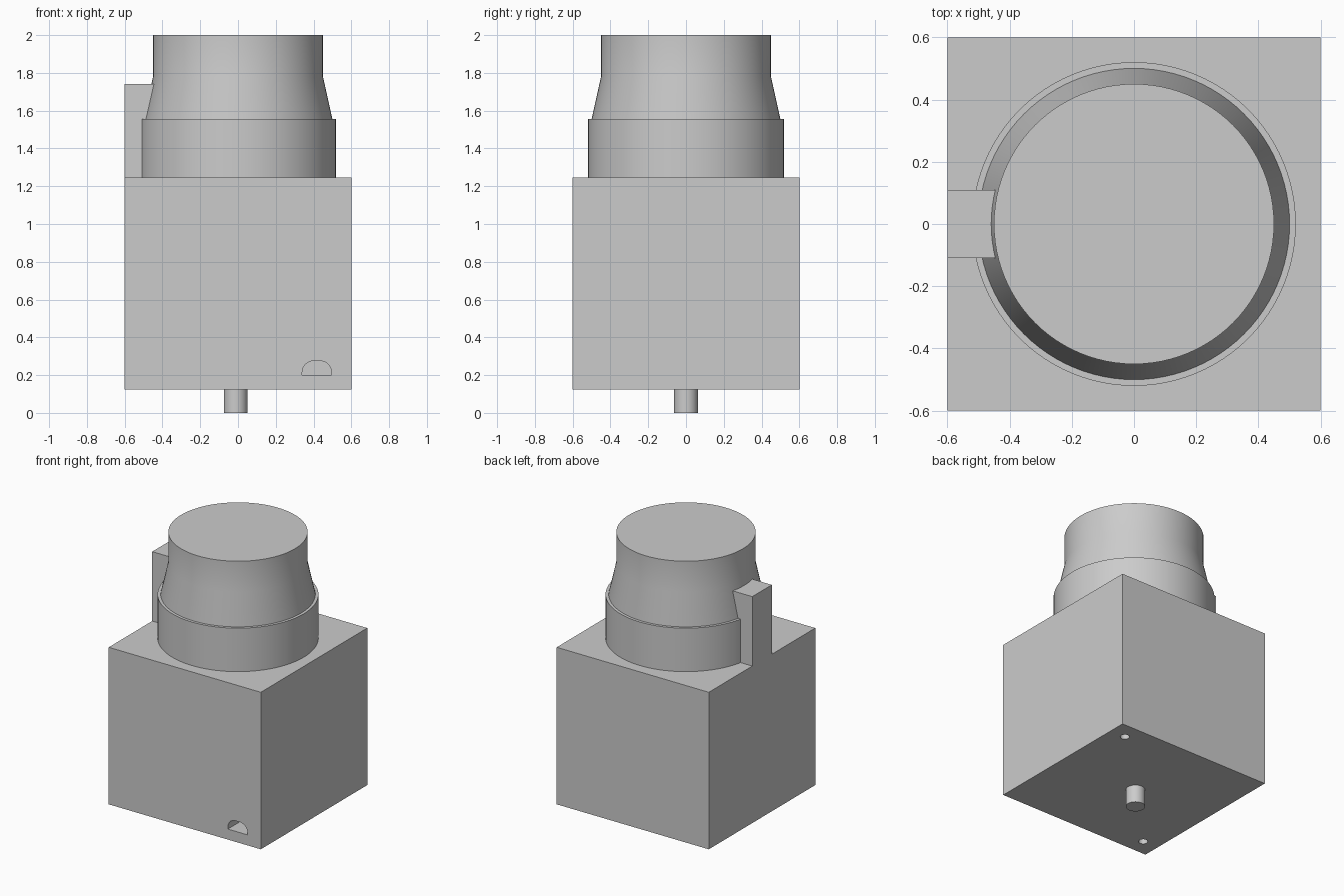
import bpy, bmesh, math

cube = bpy.data.objects.get("Cube")
if cube:
    bpy.data.objects.remove(cube, do_unlink=True)

grey = bpy.data.materials.new("plain grey")
grey.use_nodes = True
colour = (0.6, 0.6, 0.6, 1)
grey.diffuse_color = colour
grey.node_tree.nodes["Principled BSDF"].inputs["Base Color"].default_value = colour


def finish(name, bm):
    bmesh.ops.recalc_face_normals(bm, faces=bm.faces)
    mesh = bpy.data.meshes.new(name)
    bm.to_mesh(mesh)
    bm.free()
    mesh.materials.append(grey)
    obj = bpy.data.objects.new(name, mesh)
    bpy.context.collection.objects.link(obj)
    return obj


def select(obj):
    bpy.ops.object.select_all(action='DESELECT')
    obj.select_set(True)
    bpy.context.view_layer.objects.active = obj


def smooth(obj):
    select(obj)
    bpy.ops.object.shade_smooth_by_angle(angle=math.radians(30))


def box(name, x0, x1, y0, y1, z0, z1):
    bm = bmesh.new()
    bmesh.ops.create_cube(bm, size=1)
    for v in bm.verts:
        v.co = (x1 if v.co.x > 0 else x0,
                y1 if v.co.y > 0 else y0,
                z1 if v.co.z > 0 else z0)
    return finish(name, bm)


def turned(name, profile, x=0, y=0, sides=96):
    """Stack of rings (radius, height) with flat caps."""
    bm = bmesh.new()
    rings = []
    for r, z in profile:
        rings.append([bm.verts.new((x + r * math.cos(i * math.tau / sides),
                                    y + r * math.sin(i * math.tau / sides), z))
                      for i in range(sides)])
    for low, high in zip(rings, rings[1:]):
        for i in range(sides):
            j = (i + 1) % sides
            bm.faces.new((low[i], low[j], high[j], high[i]))
    bm.faces.new(rings[0])
    bm.faces.new(rings[-1])
    return finish(name, bm)


def cut(target, cutter):
    cutter.hide_render = True
    mod = target.modifiers.new("cut", 'BOOLEAN')
    mod.operation = 'DIFFERENCE'
    mod.solver = 'EXACT'
    mod.object = cutter
    select(target)
    bpy.ops.object.modifier_apply(modifier=mod.name)
    bpy.data.objects.remove(cutter, do_unlink=True)


# Square housing
HALF, BASE, DECK = 0.6, 0.125, 1.245
housing = box("housing", -HALF, HALF, -HALF, HALF, BASE, DECK)

# Flat-bottomed, round-shouldered slot in the front
left, right, floor, top, r = 0.34, 0.495, 0.2, 0.275, 0.06
outline = [(left, floor), (right, floor)]
for cx, start in ((right - r, 0), (left + r, 90)):
    for k in range(9):
        a = math.radians(start + k * 90 / 8)
        outline.append((cx + r * math.cos(a), top - r + r * math.sin(a)))
bm = bmesh.new()
face = bm.faces.new([bm.verts.new((x, -0.7, z)) for x, z in outline])
ext = bmesh.ops.extrude_face_region(bm, geom=[face])
for v in ext["geom"]:
    if isinstance(v, bmesh.types.BMVert):
        v.co.y = -0.4
cut(housing, finish("slot_cutter", bm))

# Two locating holes in opposite corners of the underside
for s in (-1, 1):
    cut(housing, turned("hole_cutter", [(0.03, 0.05), (0.03, 0.3)],
                        s * 0.48, s * 0.48, 32))
smooth(housing)

# Collar, tapered knob and bottom shaft
smooth(turned("collar", [(0.52, DECK), (0.52, 1.555)]))
smooth(turned("knob", [(0.5, 1.5), (0.5, 1.555), (0.45, 1.78), (0.45, 2.0)]))
smooth(turned("shaft", [(0.0625, 0), (0.0625, BASE)], -0.012, 0, 48))

# Upright key standing against the collar
box("side_key", -HALF, -0.4, -0.11, 0.11, DECK, 1.74)
